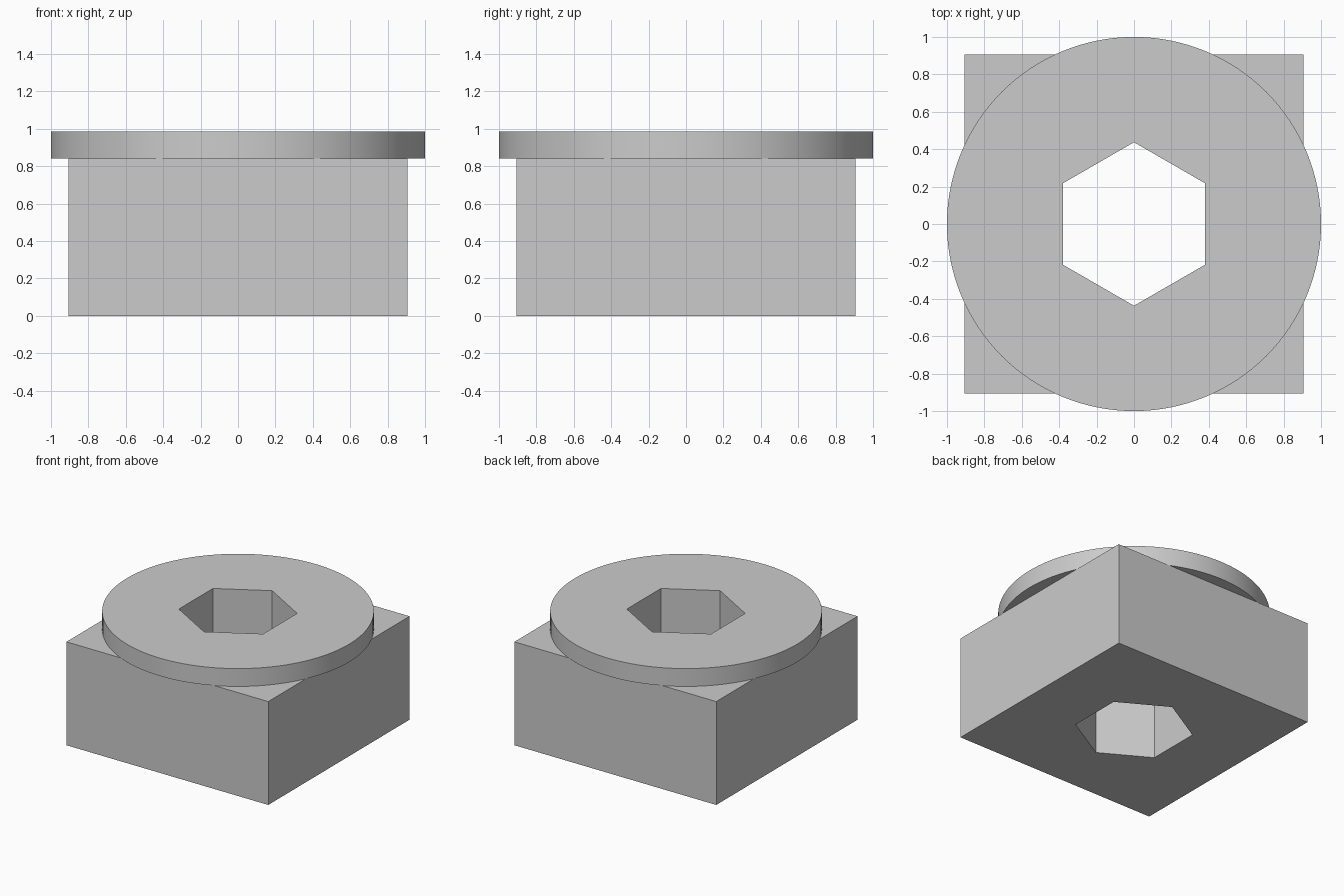
import bpy
import math

if "Cube" in bpy.data.objects:
    bpy.data.objects.remove(bpy.data.objects["Cube"], do_unlink=True)

BASE_HALF = 0.907    # half width of the square base
BASE_TOP = 0.84      # height where the disc begins
DISC_TOP = 0.985     # overall height
HEX_RADIUS = 0.437   # centre to corner of the through hole

grey = bpy.data.materials.new("plain_grey")
grey.use_nodes = True
colour = (0.6, 0.6, 0.6, 1)
grey.diffuse_color = colour
grey.node_tree.nodes["Principled BSDF"].inputs["Base Color"].default_value = colour


def prism(name, sides, radius, bottom, top, turn=0.0):
    """Upright prism between two heights."""
    bpy.ops.mesh.primitive_cylinder_add(
        vertices=sides, radius=radius, depth=top - bottom,
        location=(0, 0, (bottom + top) / 2), rotation=(0, 0, turn))
    obj = bpy.context.object
    obj.name = name
    obj.data.materials.append(grey)
    bpy.ops.object.transform_apply(location=True, rotation=True, scale=True)
    return obj


def bore(obj, cutter):
    """Cut the hole through a part and keep its edges sharp."""
    bpy.ops.object.select_all(action="DESELECT")
    obj.select_set(True)
    bpy.context.view_layer.objects.active = obj
    mod = obj.modifiers.new("hex_hole", "BOOLEAN")
    mod.operation = "DIFFERENCE"
    mod.solver = "EXACT"
    mod.object = cutter
    bpy.ops.object.modifier_apply(modifier=mod.name)
    bpy.ops.object.shade_smooth_by_angle(angle=math.radians(30))


# Square base and round flange on top
base = prism("square_base", 4, BASE_HALF * math.sqrt(2), 0, BASE_TOP, math.pi / 4)
disc = prism("round_flange", 128, 1, BASE_TOP, DISC_TOP)

# Hexagonal through hole, corners pointing front and back
cutter = prism("hex_cutter", 6, HEX_RADIUS, -0.5, 1.5)
cutter.hide_render = True
for part in (base, disc):
    bore(part, cutter)
bpy.data.objects.remove(cutter, do_unlink=True)
